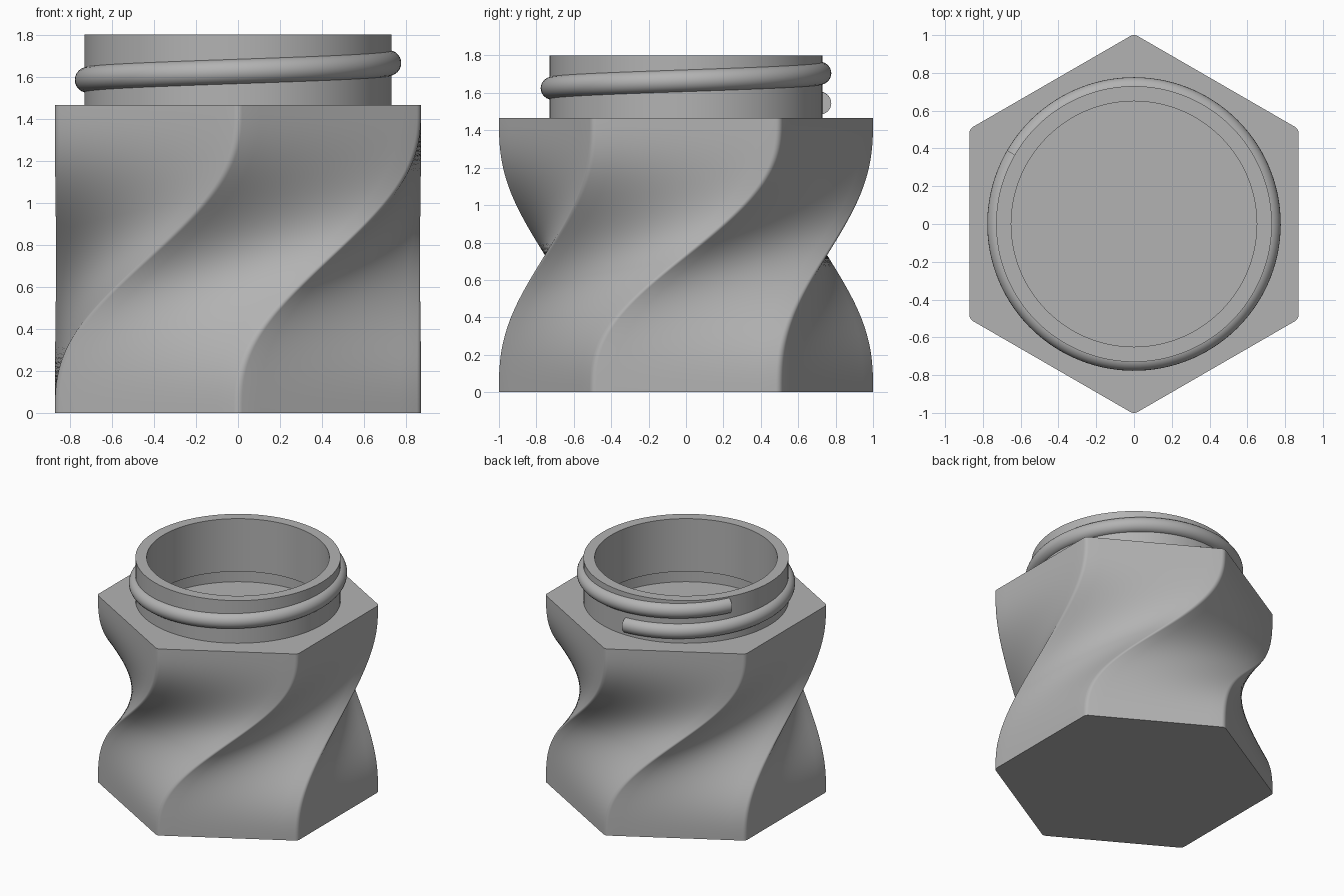
import bpy
import bmesh
from math import sin, cos, radians, pi, tau
from mathutils import Vector

default = bpy.data.objects.get("Cube")
if default:
    bpy.data.objects.remove(default, do_unlink=True)

grey = bpy.data.materials.new("plain_grey")
grey.use_nodes = True
colour = (0.45, 0.45, 0.45, 1)
grey.diffuse_color = colour
grey.node_tree.nodes["Principled BSDF"].inputs["Base Color"].default_value = colour

BODY_TOP = 1.465


def skin(name, rings, cap_start=True, cap_end=True):
    """Join a list of equal closed rings into one smooth skinned object."""
    bm = bmesh.new()
    loops = [[bm.verts.new(p) for p in ring] for ring in rings]
    n = len(loops[0])
    for a, b in zip(loops, loops[1:]):
        for i in range(n):
            j = (i + 1) % n
            bm.faces.new((a[i], a[j], b[j], b[i]))
    if cap_start:
        bm.faces.new(loops[0][::-1])
    if cap_end:
        bm.faces.new(loops[-1])
    bmesh.ops.recalc_face_normals(bm, faces=bm.faces)
    mesh = bpy.data.meshes.new(name)
    bm.to_mesh(mesh)
    bm.free()
    mesh.materials.append(grey)
    obj = bpy.data.objects.new(name, mesh)
    bpy.context.collection.objects.link(obj)
    bpy.ops.object.select_all(action="DESELECT")
    obj.select_set(True)
    bpy.context.view_layer.objects.active = obj
    bpy.ops.object.shade_smooth_by_angle(angle=radians(30))
    return obj


def circle(radius, z, n=128):
    return [Vector((radius * cos(tau * i / n), radius * sin(tau * i / n), z))
            for i in range(n)]


def rounded_hexagon(apothem, fillet, arc_steps=6, side_steps=10):
    """Hexagon outline with corners on the y axis and filleted corners."""
    points = []
    reach = (apothem - fillet) / cos(pi / 6)
    half_side = reach / 2
    for corner in range(6):
        a = radians(-90 + 60 * corner)
        centre = Vector((cos(a), sin(a), 0)) * reach
        for k in range(arc_steps + 1):
            b = a + radians(-30 + 60 * k / arc_steps)
            points.append(centre + Vector((cos(b), sin(b), 0)) * fillet)
        # flat side up to the next corner
        along = Vector((-sin(b), cos(b), 0))
        start = points[-1]
        for k in range(1, side_steps):
            points.append(start + along * 2 * half_side * k / side_steps)
    return points


# Twisted body: each outline point eases straight to the next corner's place
outline = rounded_hexagon(0.8715, 0.04)
count = len(outline)
shift = count // 6
rings = []
LEVELS = 64
for level in range(LEVELS + 1):
    u = level / LEVELS
    ease = u ** 3 * (10 - 15 * u + 6 * u * u)
    ring = []
    for i, p in enumerate(outline):
        q = p.lerp(outline[(i + shift) % count], ease)
        q.z = u * BODY_TOP
        ring.append(q)
    rings.append(ring)
# Flat shoulder running in under the neck wall
rings.append([Vector((p.x, p.y, 0)).normalized() * 0.7 + Vector((0, 0, BODY_TOP))
              for p in rings[-1]])
skin("twisted_body", rings, cap_end=False)

# Neck with its bore, undercut and floor
neck_profile = [(0.7, 1.25), (0.73, 1.3), (0.73, 1.8), (0.65, 1.8),
                (0.65, 1.385), (0.69, 1.385), (0.69, 1.286)]
skin("neck", [circle(r, z) for r, z in neck_profile])

# Helical thread bead, a little over one turn
START, END, PITCH = 89, 510, 0.16
bead = []
STEPS = 140
for s in range(STEPS + 1):
    degrees = START + (END - START) * s / STEPS
    a = radians(degrees)
    z = 1.545 + PITCH * (degrees - 90) / 360
    bead.append([Vector((cos(a) * (0.717 + 0.06 * cos(t)),
                         sin(a) * (0.717 + 0.06 * cos(t)),
                         z + 0.06 * sin(t)))
                 for t in (tau * k / 24 for k in range(24))])
skin("neck_thread", bead)
